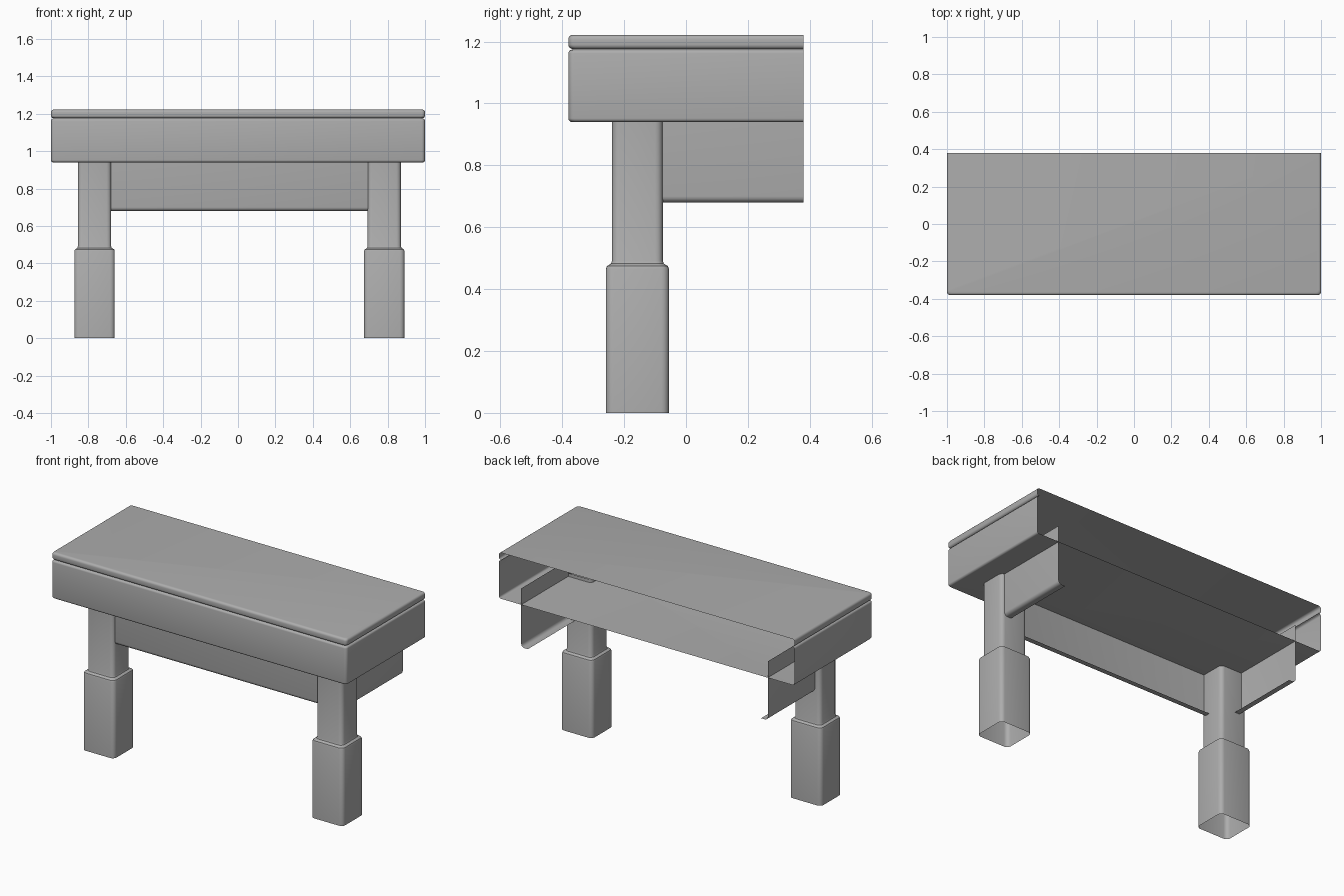
import bpy, bmesh, math

cube = bpy.data.objects.get("Cube")
if cube:
    bpy.data.objects.remove(cube, do_unlink=True)

grey = bpy.data.materials.new("plain_grey")
GREY = (0.42, 0.42, 0.42, 1)
grey.use_nodes = True
grey.diffuse_color = GREY
grey.node_tree.nodes["Principled BSDF"].inputs["Base Color"].default_value = GREY

BACK = 0.38


def arc(cx, cy, r, start, end, steps=4):
    """Points along an arc, angles in degrees."""
    angles = [math.radians(start + (end - start) * i / steps) for i in range(steps + 1)]
    return [(cx + r * math.cos(a), cy + r * math.sin(a)) for a in angles]


def u_outline(x0, x1, front, inset, r):
    """Three-sided outline with rounded front corners, open at the back."""
    x0, x1, y = x0 + inset, x1 - inset, front + inset
    return ([(x0, BACK)] + arc(x0 + r, y + r, r, 180, 270)
            + arc(x1 - r, y + r, r, 270, 360) + [(x1, BACK)])


def rounded_rect(cx, cy, hx, hy, r):
    points = []
    for i, (sx, sy) in enumerate([(1, 1), (-1, 1), (-1, -1), (1, -1)]):
        points += arc(cx + sx * (hx - r), cy + sy * (hy - r), r, 90 * i, 90 * i + 90)
    return points


def loft(name, rings, closed=False, caps=False):
    """Skin a list of (outline, height) rings."""
    bm = bmesh.new()
    loops = [[bm.verts.new((x, y, z)) for x, y in outline] for outline, z in rings]
    for low, high in zip(loops, loops[1:]):
        n = len(low)
        for i in range(n if closed else n - 1):
            j = (i + 1) % n
            bm.faces.new((low[i], low[j], high[j], high[i]))
    if caps:
        bm.faces.new(loops[0][::-1])
        bm.faces.new(loops[-1])
    mesh = bpy.data.meshes.new(name)
    bm.to_mesh(mesh)
    bm.free()
    mesh.materials.append(grey)
    obj = bpy.data.objects.new(name, mesh)
    bpy.context.collection.objects.link(obj)
    bpy.ops.object.select_all(action="DESELECT")
    obj.select_set(True)
    bpy.context.view_layer.objects.active = obj
    bpy.ops.object.shade_smooth_by_angle(angle=math.radians(35))
    return obj


def rounded_edges(bottom, top, r):
    """(inset, height) profile of a board with rounded edges."""
    low = [(r - px, z) for px, z in arc(0, bottom + r, r, -90, 0)]
    high = [(r - px, z) for px, z in arc(0, top - r, r, 0, 90)]
    return low + high


# Hollow body and top board share one skin with a groove between them
profile = rounded_edges(0.94, 1.174, 0.012) + rounded_edges(1.176, 1.222, 0.014)
loft("table_body", [(u_outline(-1, 1, -BACK, inset, 0.018), z) for inset, z in profile],
     caps=True)

# Apron panels with a rolled lower lip
lip = [(0.045, 0.68)] + [(0.02 - px, z) for px, z in arc(0, 0.70, 0.02, -90, 0)] + [(0, 1.04)]
loft("apron", [(u_outline(-0.82, 0.85, -0.22, inset, 0.01), z) for inset, z in lip])

# Stepped front legs, open at the foot
for name, x in (("right_front_leg", -0.767), ("left_front_leg", 0.782)):
    steps = [(0.108, 0.102, 0), (0.108, 0.102, 0.465), (0.105, 0.099, 0.474),
             (0.092, 0.085, 0.483), (0.089, 0.082, 0.492), (0.089, 0.082, 0.96)]
    loft(name, [(rounded_rect(x, -0.157, hx, hy, 0.025), z) for hx, hy, z in steps],
         closed=True)
